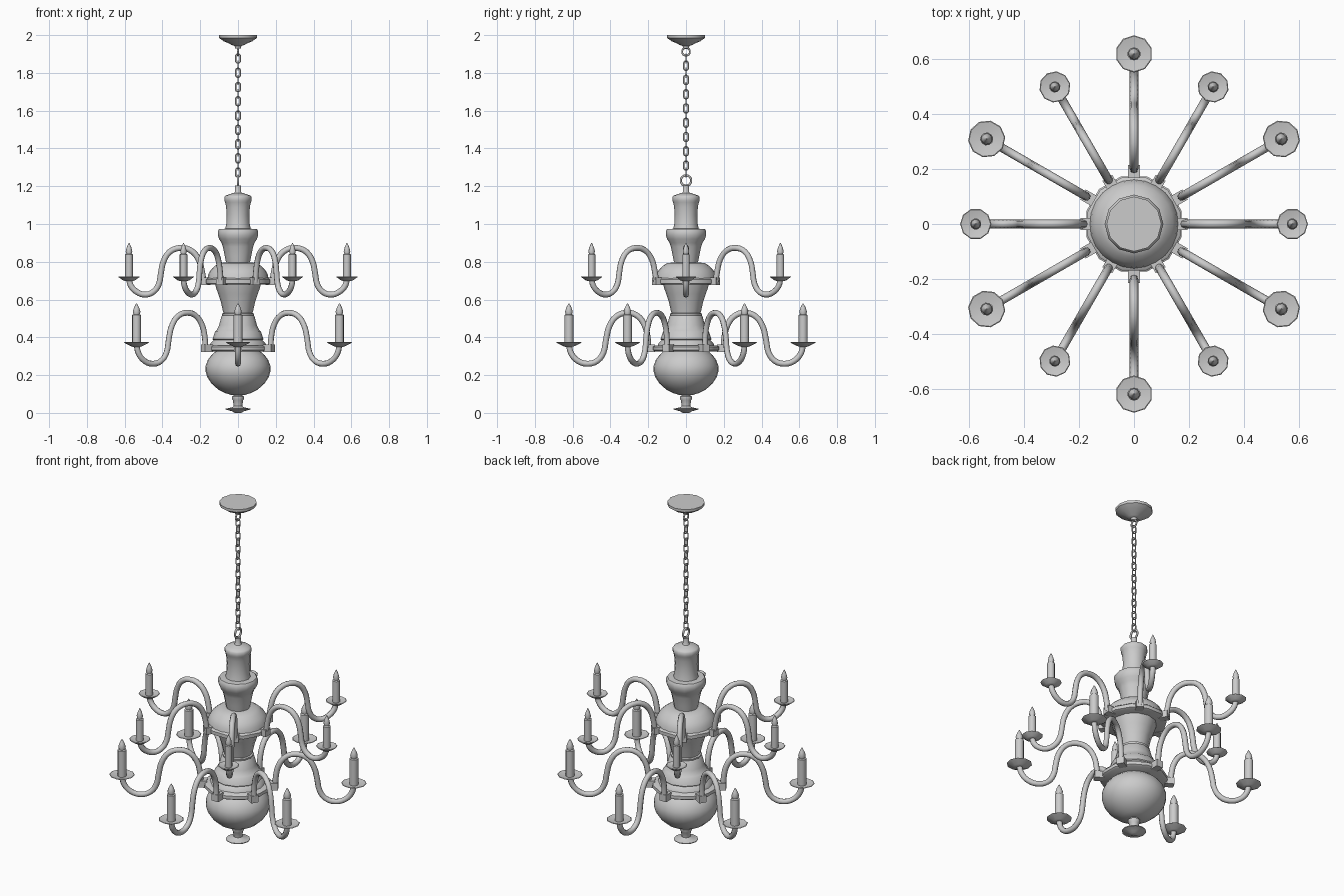
import bpy, bmesh
from math import sin, cos, pi, radians
from mathutils import Matrix, Vector

if "Cube" in bpy.data.objects:
    bpy.data.objects.remove(bpy.data.objects["Cube"])

SIDES = 12


def add(name, mesh, matrix=Matrix()):
    ob = bpy.data.objects.new(name, mesh)
    bpy.context.collection.objects.link(ob)
    ob.matrix_world = matrix
    return ob


def smooth(ob, angle=40):
    bpy.ops.object.select_all(action='DESELECT')
    bpy.context.view_layer.objects.active = ob
    ob.select_set(True)
    bpy.ops.object.shade_smooth_by_angle(angle=radians(angle))
    return ob


def lathe(name, profile, sides=SIDES, turn=0.0):
    """Closed turned part from (radius, z) points, listed bottom to top."""
    bm = bmesh.new()
    rings = []
    for r, z in profile:
        rings.append([bm.verts.new((r * cos(turn + 2 * pi * i / sides),
                                    r * sin(turn + 2 * pi * i / sides), z))
                      for i in range(sides)])
    for a, b in zip(rings, rings[1:]):
        for i in range(sides):
            j = (i + 1) % sides
            bm.faces.new((a[i], a[j], b[j], b[i]))
    bm.faces.new(rings[0][::-1])
    bm.faces.new(rings[-1])
    me = bpy.data.meshes.new(name)
    bm.to_mesh(me)
    bm.free()
    return smooth(add(name, me))


def tube(name, pts, radius):
    """Smooth round tube through (radius, z) points in the xz plane."""
    cu = bpy.data.curves.new(name + "_path", 'CURVE')
    cu.dimensions = '3D'
    cu.bevel_depth, cu.bevel_resolution = radius, 2
    cu.resolution_u, cu.use_fill_caps = 3, True
    sp = cu.splines.new('BEZIER')
    sp.bezier_points.add(len(pts) - 1)
    for bp, (x, z) in zip(sp.bezier_points, pts):
        bp.co = (x, 0, z)
        bp.handle_left_type = bp.handle_right_type = 'AUTO'
    tmp = add(name + "_path", cu)
    bpy.context.view_layer.update()
    dg = bpy.context.evaluated_depsgraph_get()
    me = bpy.data.meshes.new_from_object(tmp.evaluated_get(dg))
    bpy.data.objects.remove(tmp)
    return smooth(add(name, me), 50)


def ring(name, radius, wire, stretch, matrix):
    """Ring in the yz plane, lengthened along z by stretch on each half."""
    bpy.ops.mesh.primitive_torus_add(major_segments=12, minor_segments=6,
                                     major_radius=radius, minor_radius=wire)
    ob = bpy.context.object
    ob.name = name
    ob.data.transform(Matrix.Rotation(pi / 2, 4, 'Y'))
    ob.data.transform(Matrix.Rotation(radians(15), 4, 'X'))
    for v in ob.data.vertices:
        v.co.z += stretch if v.co.z > 0 else -stretch
    ob.matrix_world = matrix
    return smooth(ob, 70)


def box(name, size, center):
    bm = bmesh.new()
    bmesh.ops.create_cube(bm, size=1)
    bmesh.ops.scale(bm, vec=Vector(size), verts=bm.verts)
    bmesh.ops.translate(bm, vec=Vector(center), verts=bm.verts)
    me = bpy.data.meshes.new(name)
    bm.to_mesh(me)
    bm.free()
    return add(name, me)


# Central turned body
lathe("bottom_finial", [(.018, 0), (.03, .008), (.065, .018), (.065, .022), (.03, .03),
                        (.023, .036), (.027, .066), (.033, .075), (.033, .086), (.025, .09), (.025, .12)])
lathe("bowl", [(.035, .095), (.065, .104), (.105, .124), (.14, .155), (.163, .19), (.172, .222),
               (.171, .25), (.16, .28), (.142, .305), (.115, .328)], 24)
lathe("lower_arm_plate", [(.17, .325), (.18, .332), (.18, .35), (.165, .358)], turn=pi / 12)
lathe("lower_bell", [(.15, .355), (.145, .37), (.13, .385), (.135, .39), (.122, .43), (.115, .435),
                     (.1, .465), (.088, .51), (.083, .515), (.085, .525), (.075, .53)])
lathe("waist", [(.076, .525), (.08, .54), (.09, .585), (.105, .63), (.117, .665), (.122, .685)])
lathe("upper_arm_plate", [(.165, .68), (.175, .685), (.175, .705), (.165, .713)], turn=pi / 12)
lathe("upper_dome", [(.162, .71), (.157, .735), (.142, .76), (.12, .78), (.1, .793), (.06, .797)], 24)
lathe("upper_vase", [(.062, .79), (.07, .83), (.08, .88), (.087, .9), (.1, .92), (.107, .94),
                     (.107, .962), (.1, .973), (.068, .975)])
lathe("column", [(.068, .97), (.062, 1.0), (.06, 1.05), (.063, 1.09), (.068, 1.115), (.072, 1.125),
                 (.072, 1.143), (.066, 1.15), (.045, 1.158), (.02, 1.165), (.017, 1.17), (.017, 1.205)])

# Ceiling canopy
lathe("canopy", [(.015, 1.93), (.018, 1.943), (.035, 1.948), (.045, 1.955), (.075, 1.967),
                 (.1, 1.985), (.1, 2.0)])

# Hanging rings and chain
ring("body_ring", .028, .006, 0, Matrix.Translation((0, 0, 1.23)))
ring("canopy_ring", .021, .005, 0, Matrix.Translation((0, 0, 1.912)))
LINKS = 17
for i in range(LINKS):
    z = 1.272 + (1.876 - 1.272) * i / (LINKS - 1)
    turn = pi / 2 if i % 2 == 0 else 0
    ring("chain_link", .0125, .0035, .012,
         Matrix.Translation((0, 0, z)) @ Matrix.Rotation(turn, 4, 'Z'))


def arm_tier(tier, start, path, dish_r, candle_r, dish_z, candle_top, plate_z, plate_r):
    """Six arms, each with bracket, drip dish and candle, around the axis."""
    out = path[-1][0]
    neck = candle_top - .062
    parts = [
        tube(tier + "_arm", path, .0155),
        box(tier + "_bracket", (.05, .042, .04), (plate_r, 0, plate_z)),
        lathe(tier + "_dish", [(.02, dish_z - .022), (.032, dish_z - .018), (dish_r, dish_z),
                               (dish_r * .95, dish_z + .002), (.022, dish_z - .006)], 10),
        lathe(tier + "_candle", [(candle_r, dish_z - .01), (candle_r, neck), (candle_r * .7, neck + .004),
                                 (candle_r * .85, neck + .018), (candle_r * .6, neck + .038),
                                 (.002, candle_top)], 10),
    ]
    for p in parts[2:]:
        p.data.transform(Matrix.Translation((out, 0, 0)))
    for k in range(6):
        rot = Matrix.Rotation(radians(start + 60 * k), 4, 'Z')
        for p in parts:
            if k == 0:
                p.matrix_world = rot
            else:
                add(p.name, p.data, rot)


# Upper and lower tiers of arms
arm_tier("upper", 0,
         [(.182, .69), (.19, .745), (.213, .82), (.255, .863), (.31, .873), (.362, .852), (.395, .8),
          (.408, .74), (.42, .68), (.447, .642), (.49, .626), (.538, .642), (.568, .675), (.577, .71)],
         .057, .0205, .72, .9, .697, .17)
arm_tier("lower", 30,
         [(.2, .345), (.203, .4), (.222, .47), (.262, .517), (.313, .53), (.367, .512), (.405, .46),
          (.423, .39), (.437, .32), (.468, .277), (.52, .26), (.573, .276), (.608, .315), (.62, .36)],
         .068, .024, .372, .58, .342, .19)
